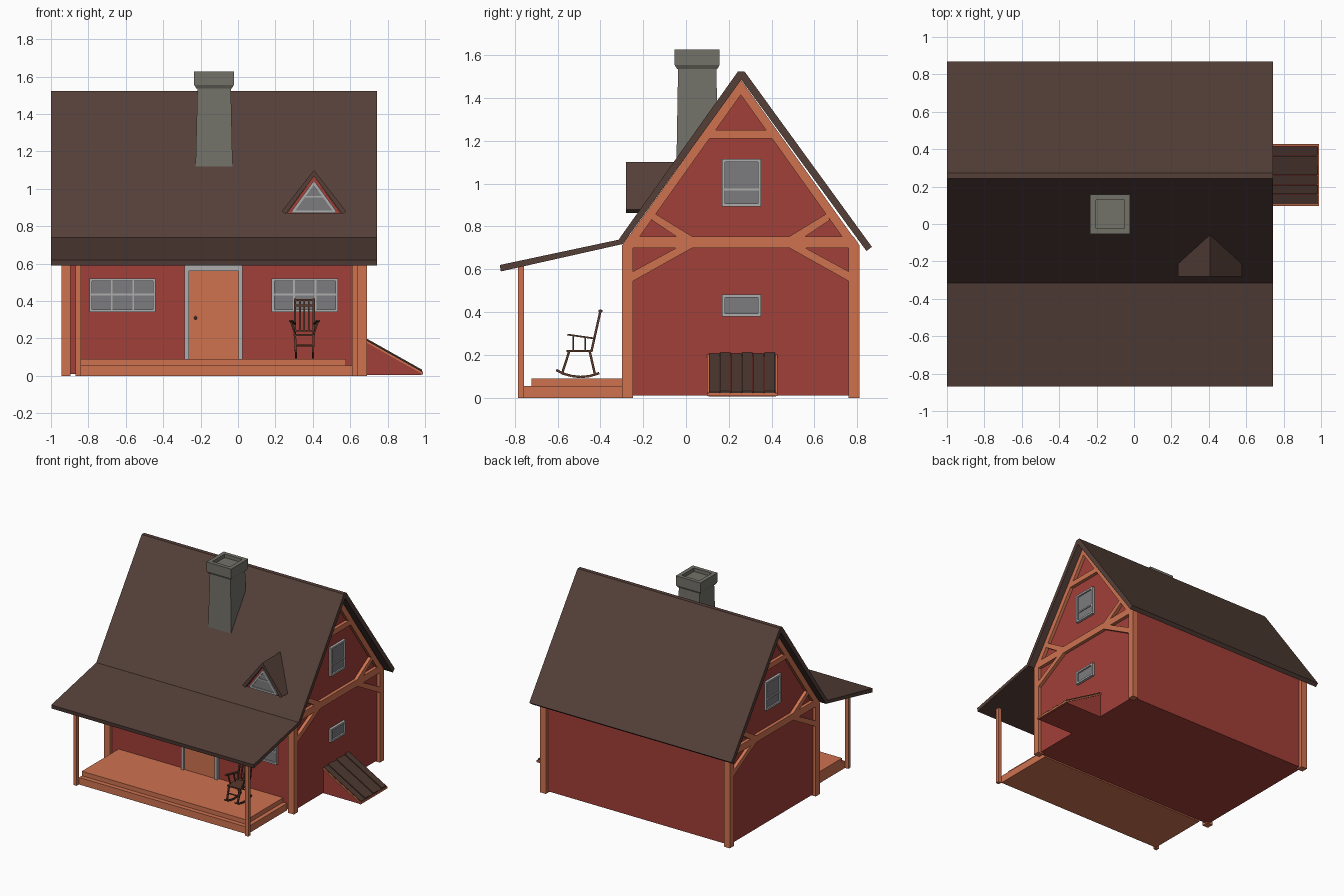
import bpy, bmesh
from mathutils import Vector

if "Cube" in bpy.data.objects:
    bpy.data.objects.remove(bpy.data.objects["Cube"])

CX, CY = -0.1275, 0.256      # house centre line in x, ridge line in y


def mat(name, r, g, b):
    m = bpy.data.materials.new(name)
    m.diffuse_color = (r, g, b, 1)
    m.use_nodes = True
    m.node_tree.nodes["Principled BSDF"].inputs["Base Color"].default_value = m.diffuse_color
    return m


RED = mat("red_wall", 0.36, 0.05, 0.04)
WOOD = mat("orange_timber", 0.62, 0.17, 0.08)
ROOF = mat("roof_brown", 0.09, 0.05, 0.04)
STONE = mat("stone", 0.17, 0.165, 0.14)
FRAME = mat("frame_grey", 0.42, 0.42, 0.42)
GLASS = mat("glass_grey", 0.2, 0.2, 0.21)
DARK = mat("dark_wood", 0.075, 0.04, 0.03)
CHAIR = mat("chair_wood", 0.1, 0.04, 0.025)


# Every piece is a pair of matching loops, bridged and capped
def prism(axis, pts, a, b):
    put = {'x': lambda u, v, w: (w, u, v), 'y': lambda u, v, w: (u, w, v)}[axis]
    return [put(u, v, a) for u, v in pts], [put(u, v, b) for u, v in pts]


def box(x0, x1, y0, y1, z0, z1):
    return prism('x', [(y0, z0), (y1, z0), (y1, z1), (y0, z1)], x0, x1)


def frustum(r0, z0, r1, z1):
    def ring(r, z):
        return [(r[0], r[2], z), (r[1], r[2], z), (r[1], r[3], z), (r[0], r[3], z)]
    return ring(r0, z0), ring(r1, z1)


def bar(p, q, w, h=None):
    p, q = Vector(p), Vector(q)
    d = (q - p).normalized()
    s = d.cross(Vector((1, 0, 0)) if abs(d.x) < 0.8 else Vector((0, 0, 1))).normalized()
    t = d.cross(s)
    offs = [s * i * (h or w) / 2 + t * j * w / 2 for i, j in ((-1, -1), (1, -1), (1, 1), (-1, 1))]
    return [p + o for o in offs], [q + o for o in offs]


def build(name, material, pieces):
    bm = bmesh.new()
    for la, lb in pieces:
        va, vb = [bm.verts.new(p) for p in la], [bm.verts.new(p) for p in lb]
        bm.faces.new(va)
        bm.faces.new(vb[::-1])
        for i in range(len(va)):
            j = (i + 1) % len(va)
            bm.faces.new((va[i], vb[i], vb[j], va[j]))
    bmesh.ops.recalc_face_normals(bm, faces=bm.faces)
    me = bpy.data.meshes.new(name)
    bm.to_mesh(me)
    bm.free()
    me.materials.append(material)
    ob = bpy.data.objects.new(name, me)
    bpy.context.collection.objects.link(ob)
    return ob


def flip(pts):
    return [(2 * CY - y, z) for y, z in pts]


# Walls
half = [(-0.27, 0.01), (-0.27, 0.745)]
build("walls", RED, [prism('x', half + [(CY, 1.475)] + flip(half)[::-1], -0.92, 0.665)])

# Main roof with the porch slope in one folded sheet
build("roof", ROOF, [prism('x', [(-0.87, 0.62), (-0.315, 0.738), (0.242, 1.523), (0.274, 1.523),
                                 (0.868, 0.705), (0.843, 0.685), (0.258, 1.485), (-0.295, 0.718),
                                 (-0.865, 0.59)], -1.0, 0.743)])

# Timber frame, same on both gables
rafter = [(-0.298, 0.71), (CY, 1.485), (CY, 1.415), (-0.247, 0.71)]
upper_brace = [(-0.145, 0.86), (0.03, 0.753), (-0.045, 0.753), (-0.16, 0.83)]
lower_brace = [(-0.247, 0.59), (-0.045, 0.70), (0.03, 0.70), (-0.247, 0.545)]
tie = [(-0.298, 0.70), (-0.298, 0.712), (-0.27, 0.753)]
collar = [(0.10, 1.21), (0.13, 1.25)]
post = [(-0.298, 0), (-0.298, 0.712), (-0.247, 0.712), (-0.247, 0)]
frame = []
for x0, x1 in ((0.64, 0.69), (-0.945, -0.895)):
    for p in (rafter, upper_brace, lower_brace, post):
        frame += [prism('x', p, x0, x1), prism('x', flip(p), x0, x1)]
    for p in (tie, collar):
        frame.append(prism('x', p + flip(p)[::-1], x0, x1))
build("timber_frame", WOOD, frame)


# Windows: border, glazing bars and glass set on a wall plane
def window(name, axis, face, out, u0, u1, v0, v1, us=(), vs=()):
    def rect(a, b, c, d, depth):
        return prism(axis, [(a, c), (b, c), (b, d), (a, d)], face - out * 0.01, face + out * depth)
    t = 0.014
    parts = [rect(u0, u0 + t, v0, v1, 0.02), rect(u1 - t, u1, v0, v1, 0.02),
             rect(u0 + t, u1 - t, v0, v0 + t, 0.02), rect(u0 + t, u1 - t, v1 - t, v1, 0.02)]
    parts += [rect(u - 0.005, u + 0.005, v0 + t, v1 - t, 0.015) for u in us]
    parts += [rect(u0 + t, u1 - t, v - 0.005, v + 0.005, 0.015) for v in vs]
    build(name + "_frame", FRAME, parts)
    build(name + "_glass", GLASS, [rect(u0 + t, u1 - t, v0 + t, v1 - t, 0.008)])


for side, x0 in (("left", -0.795), ("right", 0.18)):
    window("front_window_" + side, 'y', -0.27, -1, x0, x0 + 0.355, 0.34, 0.52,
           (x0 + 0.12, x0 + 0.235), (0.435,))
window("gable_window_right", 'x', 0.665, 1, 0.168, 0.35, 0.893, 1.115, (), (0.973,))
window("gable_window_left", 'x', -0.92, -1, 0.168, 0.35, 0.893, 1.115, (), (0.973,))
window("cellar_window", 'x', 0.665, 1, 0.168, 0.35, 0.38, 0.482)

# Front door
build("door_frame", FRAME, [box(-0.285, -0.263, -0.295, -0.26, 0.085, 0.59),
                            box(0.003, 0.025, -0.295, -0.26, 0.085, 0.59),
                            box(-0.263, 0.003, -0.295, -0.26, 0.56, 0.59)])
build("door", WOOD, [box(-0.263, 0.003, -0.283, -0.26, 0.085, 0.56)])
bpy.ops.mesh.primitive_uv_sphere_add(segments=10, ring_count=6, radius=0.009, location=(-0.227, -0.29, 0.31))
bpy.context.object.name = "door_knob"
bpy.context.object.data.materials.append(DARK)

# Porch deck and posts
build("porch_deck", WOOD, [box(-0.84, 0.61, -0.757, -0.27, 0, 0.055),
                           box(-0.84, 0.578, -0.722, -0.27, 0.055, 0.09)])
build("porch_posts", WOOD, [box(x, x + 0.028, -0.785, -0.757, 0, 0.618) for x in (-0.868, 0.61)])

# Chimney: tapered shaft, flared collar, open cap
shaft, cap = (-0.217, -0.038, -0.037, 0.142), (-0.234, -0.022, -0.053, 0.157)
rim = 0.03
build("chimney", STONE, [frustum((-0.228, -0.028, -0.045, 0.15), 1.08, shaft, 1.54),
                         frustum((-0.222, -0.034, -0.042, 0.146), 1.535, cap, 1.555),
                         frustum(cap, 1.555, cap, 1.60),
                         box(cap[0], cap[0] + rim, cap[2], cap[3], 1.60, 1.627),
                         box(cap[1] - rim, cap[1], cap[2], cap[3], 1.60, 1.627),
                         box(cap[0] + rim, cap[1] - rim, cap[2], cap[2] + rim, 1.60, 1.627),
                         box(cap[0] + rim, cap[1] - rim, cap[3] - rim, cap[3], 1.60, 1.627)])


# Dormer: prisms whose back end leans with the main roof
def dormer(pts, y):
    front, _ = prism('y', pts, y, 0)
    return front, [(x, (z - 0.738) / 1.41 - 0.30, z) for x, _, z in front]


DX = 0.406
build("dormer_roof", ROOF, [dormer([(DX, 1.10), (DX + s * 0.172, 0.88), (DX + s * 0.152, 0.864),
                                    (DX, 1.067)], -0.28) for s in (-1, 1)])
build("dormer_wall", RED, [dormer([(DX - 0.145, 0.868), (DX + 0.145, 0.868), (DX, 1.068)], -0.26)])
tri = [(DX - 0.122, 0.872), (DX + 0.122, 0.872), (DX, 1.04)]
edge = [(x, -0.265, z) for x, z in ((DX - 0.112, 0.878), (DX + 0.112, 0.878), (DX, 1.032))]
build("dormer_glass", GLASS, [prism('y', tri, -0.265, -0.255)])
build("dormer_window_frame", FRAME, [bar(edge[i], edge[(i + 1) % 3], 0.014) for i in range(3)]
      + [box(DX - 0.055, DX + 0.055, -0.27, -0.26, 0.953, 0.962)])

# Cellar hatch: wedge, trim and planks
build("hatch_base", RED, [prism('y', [(0.66, 0.005), (0.98, 0.005), (0.98, 0.018), (0.66, 0.197)], 0.105, 0.42)])
slope = [(0.665, 0.202), (0.985, 0.022), (0.985, 0.01), (0.665, 0.19)]
build("hatch_trim", WOOD, [prism('y', slope, y, y + 0.01) for y in (0.097, 0.417)]
      + [box(0.978, 0.99, 0.097, 0.427, 0.008, 0.022)])
build("hatch_planks", DARK, [prism('y', [(x, z + 0.004 + 0.006 * (i % 2)) for x, z in slope],
                                   0.108 + i * 0.0515, 0.157 + i * 0.0515) for i in range(6)])

# Rocking chair
KX, w = 0.355, 0.011
arc = [(-0.606, 0.13), (-0.575, 0.113), (-0.535, 0.102), (-0.494, 0.097), (-0.45, 0.101), (-0.405, 0.115)]
parts = [box(KX - 0.058, KX + 0.058, -0.558, -0.436, 0.213, 0.224)]
for s in (-1, 1):
    xr, xs, xa = KX + s * 0.045, KX + s * 0.05, KX + s * 0.073
    for a, b in zip(arc, arc[1:]):
        parts.append(bar((xr, *a), (xr, *b), w))
    parts += [bar((xr, -0.578, 0.115), (xs, -0.545, 0.218), w),
              bar((xr, -0.425, 0.108), (xs, -0.45, 0.218), w),
              bar((xs, -0.442, 0.215), (xs, -0.398, 0.412), w),
              bar((xa, -0.553, 0.295), (KX + s * 0.055, -0.427, 0.277), 0.02, 0.008),
              bar((xs, -0.527, 0.22), (xa, -0.527, 0.29), 0.008),
              bar((xs, -0.471, 0.22), (KX + s * 0.062, -0.471, 0.284), 0.008)]
for y, z, h in ((-0.399, 0.405, 0.018), (-0.406, 0.376, 0.01), (-0.436, 0.24, 0.01)):
    parts.append(bar((KX - 0.055, y, z), (KX + 0.055, y, z), 0.009, h))
for dx in (-0.024, 0, 0.024):
    parts.append(bar((KX + dx, -0.436, 0.24), (KX + dx, -0.399, 0.405), 0.009))
for y, z in ((-0.562, 0.165), (-0.438, 0.16)):
    parts.append(bar((KX - 0.046, y, z), (KX + 0.046, y, z), 0.007))
build("rocking_chair", CHAIR, parts)
